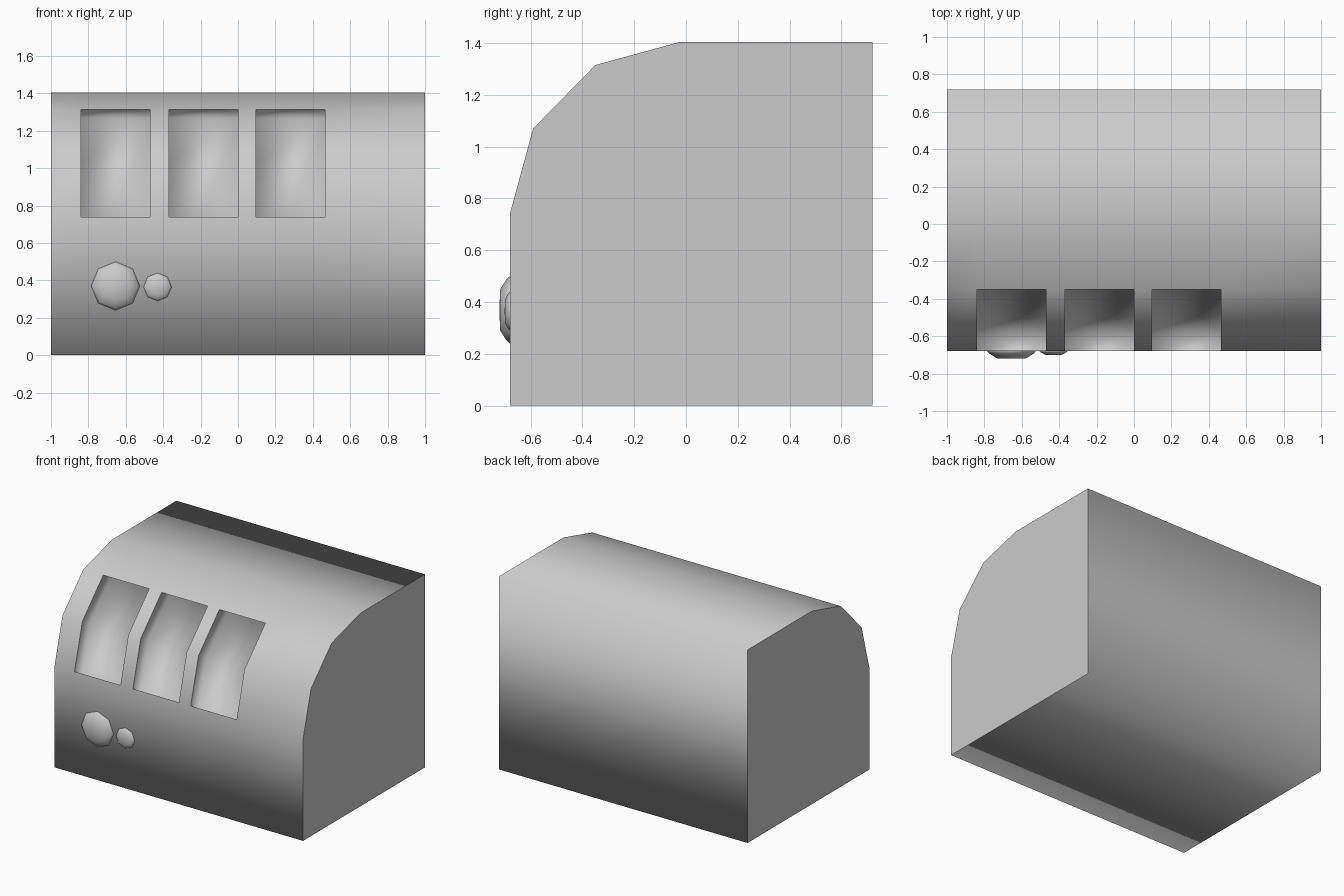
import bpy, bmesh, math
from mathutils import Vector

cube = bpy.data.objects.get("Cube")
if cube:
    bpy.data.objects.remove(cube, do_unlink=True)

grey = bpy.data.materials.new("plain grey")
grey.use_nodes = True
grey.diffuse_color = (0.6, 0.6, 0.6, 1)
grey.node_tree.nodes["Principled BSDF"].inputs["Base Color"].default_value = (0.6, 0.6, 0.6, 1)


def finish(name, bm):
    mesh = bpy.data.meshes.new(name)
    bm.to_mesh(mesh)
    bm.free()
    mesh.materials.append(grey)
    obj = bpy.data.objects.new(name, mesh)
    bpy.context.collection.objects.link(obj)
    return obj


# Side profile (y, z), from the front foot up over the curve to the back
PROFILE = [(-0.68, 0), (-0.68, 0.74), (-0.59, 1.07), (-0.35, 1.315),
           (-0.02, 1.405), (0.72, 1.405), (0.72, 0)]
WINDOWS = [(-0.84, -0.47), (-0.37, 0.0), (0.095, 0.465)]
INWARD = Vector((0, 0.87, -0.49)) * 0.1

# Housing: profile swept along x, split at the window sides
bm = bmesh.new()
stations = [-1] + [x for w in WINDOWS for x in w] + [1]
rings = [[bm.verts.new((x, y, z)) for y, z in PROFILE] for x in stations]
count = len(PROFILE)
openings = [[], [], []]
for i in range(len(rings) - 1):
    for j in range(count):
        k = (j + 1) % count
        face = bm.faces.new((rings[i][j], rings[i + 1][j], rings[i + 1][k], rings[i][k]))
        face.smooth = True
        if i % 2 and j in (1, 2):
            openings[i // 2].append(face)
caps = [bm.faces.new(rings[0]), bm.faces.new(rings[-1][::-1])]

# Window recesses: push each two-face panel inward
for panel in openings:
    out = bmesh.ops.extrude_face_region(bm, geom=panel)["geom"]
    bmesh.ops.translate(bm, vec=INWARD, verts=[g for g in out if isinstance(g, bmesh.types.BMVert)])
    bmesh.ops.delete(bm, geom=[f for f in panel if f.is_valid], context="FACES_ONLY")
    floor = [g for g in out if isinstance(g, bmesh.types.BMFace)]
    walls = {f for face in floor for e in face.edges for f in e.link_faces} - set(floor)
    for wall in walls:
        wall.smooth = True
        for e in wall.edges:
            if any(f not in walls and f not in floor for f in e.link_faces):
                e.smooth = False
for cap in caps:
    for e in cap.edges:
        e.smooth = False
bmesh.ops.recalc_face_normals(bm, faces=bm.faces[:])
finish("housing", bm)


# Buttons: shallow eight-sided domes on the front
def button(name, x, z, radius, height):
    bm = bmesh.new()
    levels = [(1, -0.2), (1, 0), (0.9, 0.35), (0.6, 0.95)]
    loops = []
    for scale, rise in levels:
        loops.append([bm.verts.new((x + radius * scale * math.sin(a * math.tau / 8),
                                    -0.68 - height * rise,
                                    z + radius * scale * math.cos(a * math.tau / 8)))
                      for a in range(8)])
    for low, high in zip(loops, loops[1:]):
        for a in range(8):
            b = (a + 1) % 8
            bm.faces.new((low[a], low[b], high[b], high[a]))
    tip = bm.verts.new((x, -0.68 - height, z))
    for a in range(8):
        bm.faces.new((loops[-1][a], loops[-1][(a + 1) % 8], tip))
    bm.faces.new(loops[0])
    bmesh.ops.recalc_face_normals(bm, faces=bm.faces[:])
    for f in bm.faces:
        f.smooth = True
    finish(name, bm)


button("large_button", -0.655, 0.37, 0.13, 0.04)
button("small_button", -0.43, 0.365, 0.075, 0.02)
